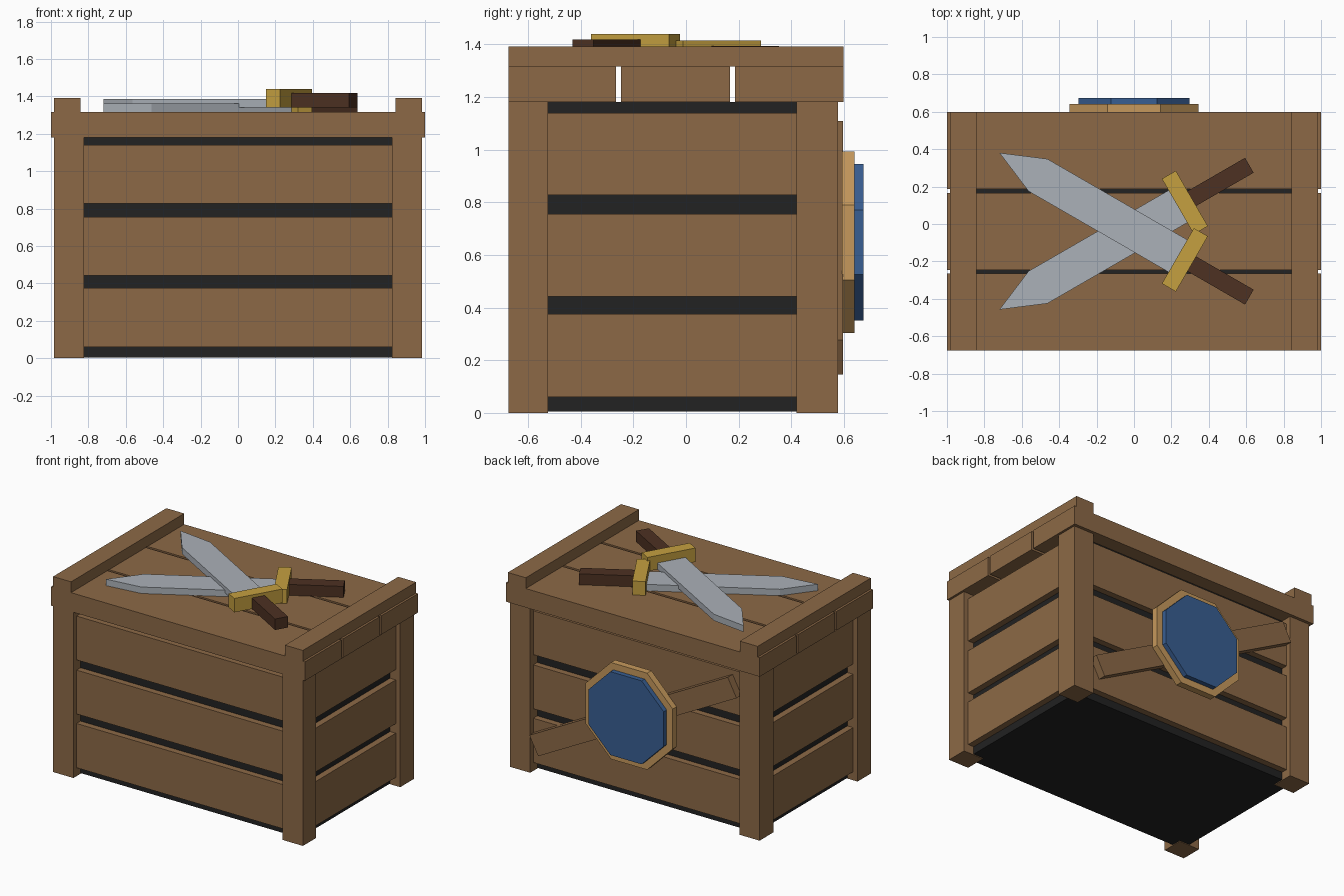
import bpy, bmesh, math
from mathutils import Matrix, Vector

if "Cube" in bpy.data.objects:
    bpy.data.objects.remove(bpy.data.objects["Cube"])


def material(name, rgb):
    lin = [(c / 255 / 12.92) if c / 255 <= 0.04045 else ((c / 255 + 0.055) / 1.055) ** 2.4 for c in rgb]
    m = bpy.data.materials.new(name)
    m.diffuse_color = (*lin, 1)
    m.use_nodes = True
    m.node_tree.nodes["Principled BSDF"].inputs["Base Color"].default_value = m.diffuse_color
    return m


WOOD = material("crate wood", (140, 105, 70))
DARK = material("dark interior", (34, 34, 34))
STEEL = material("blade steel", (171, 177, 184))
GOLD = material("guard gold", (197, 160, 64))
GRIP = material("grip brown", (77, 49, 34))
RIM = material("shield rim tan", (198, 153, 92))
BLUE = material("shield blue", (56, 94, 146))


def prism(name, outline, z0, z1, mat, matrix=Matrix()):
    """Extrude a flat outline from z0 to z1, then place it with a matrix."""
    bm = bmesh.new()
    face = bm.faces.new([bm.verts.new((x, y, z0)) for x, y in outline])
    ext = bmesh.ops.extrude_face_region(bm, geom=[face])
    moved = [v for v in ext["geom"] if isinstance(v, bmesh.types.BMVert)]
    bmesh.ops.translate(bm, verts=moved, vec=(0, 0, z1 - z0))
    bm.transform(matrix)
    bmesh.ops.recalc_face_normals(bm, faces=bm.faces)
    mesh = bpy.data.meshes.new(name)
    bm.to_mesh(mesh)
    bm.free()
    mesh.materials.append(mat)
    ob = bpy.data.objects.new(name, mesh)
    bpy.context.collection.objects.link(ob)
    return ob


def rect(x0, x1, y0, y1):
    return [(x0, y0), (x1, y0), (x1, y1), (x0, y1)]


def box(name, x0, x1, y0, y1, z0, z1, mat, matrix=Matrix()):
    return prism(name, rect(x0, x1, y0, y1), z0, z1, mat, matrix)


# Crate body limits
X, XI = 0.984, 0.824
YF, YFI, YBI, YB = -0.675, -0.525, 0.42, 0.577
INSET, DEPTH = 0.035, 0.045
core = INSET + DEPTH
box("dark_core", -X + core, X - core, YF + core, YB - core, 0.005, 1.18, DARK)

# Corner posts
for s, side in ((-1, "left"), (1, "right")):
    x0, x1 = sorted((s * X, s * XI))
    box(f"front_{side}_post", x0, x1, YF, YFI, 0, 1.18, WOOD)
    box(f"back_{side}_post", x0, x1, YBI, YB, 0, 1.18, WOOD)

# Wall slats on all four sides
for i, (z0, z1) in enumerate(((0.06, 0.375), (0.443, 0.755), (0.828, 1.14)), 1):
    box(f"front_slat_{i}", -XI, XI, YF + INSET, YF + core, z0, z1, WOOD)
    box(f"back_slat_{i}", -XI, XI, YB - core, YB - INSET, z0, z1, WOOD)
    for s, side in ((-1, "left"), (1, "right")):
        x0, x1 = sorted((s * (X - INSET), s * (X - core)))
        box(f"{side}_slat_{i}", x0, x1, YFI, YBI, z0, z1, WOOD)

# Lid boards with two cleats across them
for i, (y0, y1) in enumerate(((YF, -0.265), (-0.247, 0.167), (0.186, 0.599)), 1):
    box(f"lid_board_{i}", -1, 1, y0, y1, 1.18, 1.315, WOOD)
for s, side in ((-1, "left"), (1, "right")):
    x0, x1 = sorted((s * X, s * 0.843))
    box(f"{side}_lid_cleat", x0, x1, YF, 0.599, 1.315, 1.392, WOOD)

# Back wall frame: local x runs along world -x, local y is up, local z points out the back
back = Matrix(((-1, 0, 0, 0), (0, 0, 1, 0), (0, 1, 0, 0), (0, 0, 0, 1)))

# Diagonal brace behind the shield
brace = back @ Matrix.Translation((0, 0.627, 0)) @ Matrix.Rotation(math.radians(28), 4, "Z")
box("back_brace", -0.885, 0.885, -0.074, 0.074, 0.535, 0.597, WOOD, brace)


# Octagonal shield
def octagon(apothem):
    r = apothem / math.cos(math.pi / 8)
    return [(r * math.cos((k + 0.5) * math.pi / 4), r * math.sin((k + 0.5) * math.pi / 4)) for k in range(8)]


shield = back @ Matrix.Translation((0, 0.648, 0))
prism("shield_rim", octagon(0.344), 0.593, 0.641, RIM, shield)
prism("shield_face", octagon(0.297), 0.641, 0.675, BLUE, shield)

# Two crossed swords, the second a mirror of the first and lying on top of it
blade = [(0, -0.1), (0.907, -0.1), (1.145, 0), (0.907, 0.1), (0, 0.1)]
for name, s, z in (("lower", 1, 1.315), ("upper", -1, 1.34)):
    place = Matrix.Translation((0.272, -0.0385 + s * 0.1535, z)) @ \
        Matrix.Rotation(math.radians(180 + s * 30), 4, "Z")
    prism(f"{name}_sword_blade", blade, 0, 0.046, STEEL, place)
    box(f"{name}_sword_guard", -0.043, 0.043, -0.171, 0.171, 0, 0.099, GOLD, place)
    box(f"{name}_sword_grip", -0.398, -0.043, -0.046, 0.046, 0, 0.078, GRIP, place)
